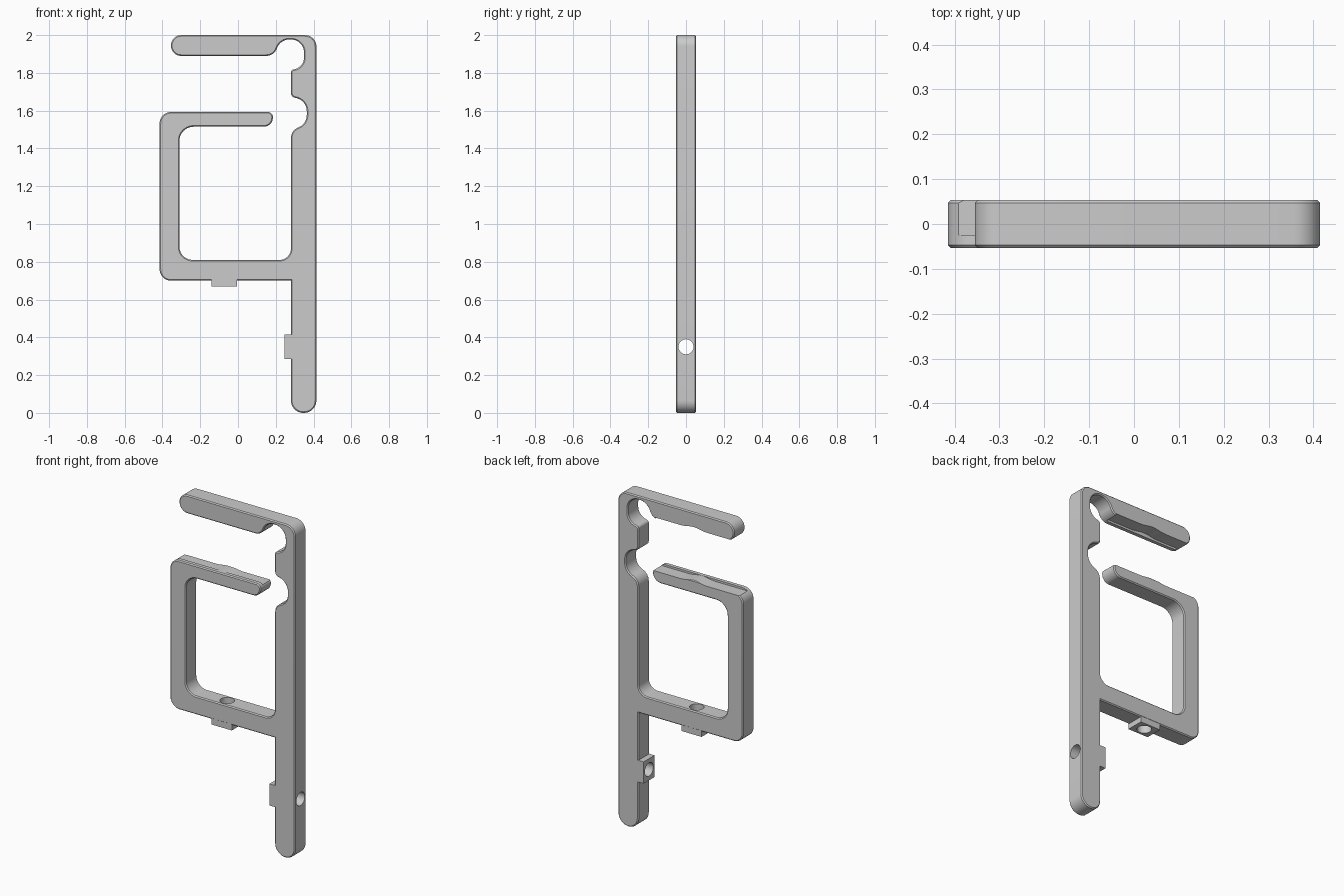
import bpy, bmesh, math
from mathutils import Vector

cube = bpy.data.objects.get("Cube")
if cube:
    bpy.data.objects.remove(cube, do_unlink=True)

HALF = 0.053      # half thickness of the plate
CHAMFER = 0.006

grey = bpy.data.materials.new("plain grey")
grey.use_nodes = True
grey.diffuse_color = (0.6, 0.6, 0.6, 1)
grey.node_tree.nodes["Principled BSDF"].inputs["Base Color"].default_value = (0.6, 0.6, 0.6, 1)


def rounded(corners, steps=10):
    """Turn (x, z, radius) corners into an outline with filleted corners."""
    out = []
    for i, (x, z, r) in enumerate(corners):
        p = Vector((x, z))
        a = (Vector(corners[i - 1][:2]) - p).normalized()
        b = (Vector(corners[(i + 1) % len(corners)][:2]) - p).normalized()
        if r == 0:
            out.append(p)
            continue
        half = a.angle(b) / 2
        centre = p + (a + b).normalized() * r / math.sin(half)
        start = p + a * r / math.tan(half) - centre
        end = p + b * r / math.tan(half) - centre
        sweep = math.atan2(start.x * end.y - start.y * end.x, start.dot(end))
        for k in range(steps + 1):
            t = sweep * k / steps
            out.append(centre + Vector((start.x * math.cos(t) - start.y * math.sin(t),
                                        start.x * math.sin(t) + start.y * math.cos(t))))
    return out


def inset(outline, amount):
    """Move a counterclockwise outline inwards by an even amount."""
    out = []
    for i, p in enumerate(outline):
        a = (p - outline[i - 1]).normalized()
        b = (outline[(i + 1) % len(outline)] - p).normalized()
        na, nb = Vector((-a.y, a.x)), Vector((-b.y, b.x))
        out.append(p + (na + nb) * amount / (1 + na.dot(nb)))
    return out


def plate(name, outline, y0, y1, chamfer=0):
    """Closed solid from an x-z outline, with optional chamfered rims."""
    layers = [(outline, y0), (outline, y1)]
    if chamfer:
        small = inset(outline, chamfer)
        layers = [(small, y0), (outline, y0 + chamfer), (outline, y1 - chamfer), (small, y1)]
    bm = bmesh.new()
    rings = [[bm.verts.new((p[0], y, p[1])) for p in points] for points, y in layers]
    bm.faces.new(rings[0])
    bm.faces.new(rings[-1][::-1])
    for low, high in zip(rings, rings[1:]):
        for i in range(len(low)):
            bm.faces.new((low[i], low[i - 1], high[i - 1], high[i]))
    bmesh.ops.recalc_face_normals(bm, faces=bm.faces)
    if bm.calc_volume(signed=True) < 0:
        bmesh.ops.reverse_faces(bm, faces=bm.faces)
    mesh = bpy.data.meshes.new(name)
    bm.to_mesh(mesh)
    bm.free()
    mesh.materials.append(grey)
    obj = bpy.data.objects.new(name, mesh)
    bpy.context.collection.objects.link(obj)
    return obj


def box(name, x0, x1, z0, z1):
    return plate(name, [(x0, z0), (x1, z0), (x1, z1), (x0, z1)], -HALF + 0.001, HALF - 0.001)


def combine(target, tool, operation):
    """Apply a boolean and remove its tool."""
    mod = target.modifiers.new("combine", 'BOOLEAN')
    mod.operation, mod.object, mod.solver = operation, tool, 'EXACT'
    bpy.context.view_layer.objects.active = target
    bpy.ops.object.modifier_apply(modifier=mod.name)
    bpy.data.objects.remove(tool, do_unlink=True)


# Body: stem, top arm, two round notches, square loop with lower arm
body = plate("tool_body", rounded([
    (0.28, 0, 0.066), (0.415, 0, 0.066), (0.415, 2, 0.06),
    (-0.355, 2, 0.054), (-0.355, 1.89, 0.054),
    (0.19, 1.89, 0.06), (0.225, 1.977, 0.07), (0.35, 1.977, 0.07), (0.35, 1.83, 0.065),
    (0.28, 1.815, 0.016), (0.28, 1.675, 0.025), (0.364, 1.65, 0.07),
    (0.364, 1.53, 0.07), (0.28, 1.495, 0.06),
    (0.28, 0.81, 0.06), (-0.31, 0.81, 0.07), (-0.31, 1.515, 0.075),
    (0.185, 1.515, 0.049), (0.185, 1.593, 0.027),
    (-0.415, 1.593, 0.06), (-0.415, 0.7, 0.06), (0.28, 0.7, 0)]),
    -HALF, HALF, CHAMFER)

# Small blocks around the screw holes
combine(body, box("lower_block", -0.14, -0.005, 0.668, 0.72), 'UNION')
combine(body, box("stem_block", 0.245, 0.3, 0.285, 0.415), 'UNION')

# Screw holes through the loop and the stem
for place, turn in (((-0.072, 0, 0.75), 0), ((0.33, 0, 0.35), math.pi / 2)):
    bpy.ops.mesh.primitive_cylinder_add(vertices=32, radius=0.04, depth=0.3,
                                        location=place, rotation=(0, turn, 0))
    combine(body, bpy.context.object, 'DIFFERENCE')


def wave(x):
    """Smooth bump in the middle of each jaw."""
    t = abs(x + 0.09) / 0.09
    return 0.5 + 0.5 * math.cos(math.pi * t) if t < 1 else 0


# Stepped, wavy jaws behind a front lip
xs = [-0.2 + 0.22 * i / 24 for i in range(25)]
for name, x0, x1, base, far in (("lower_jaw", -0.5, 0.22, 1.581, 1.65),
                                ("upper_jaw", -0.45, 0.17, 1.902, 1.85)):
    curve = [(x0, base)] + [(x, base + 0.011 * wave(x)) for x in xs] + [(x1, base)]
    combine(body, plate(name, curve + [(x1, far), (x0, far)], -0.025, 0.1), 'DIFFERENCE')

# Smooth curves with crisp rims
bpy.ops.object.select_all(action='DESELECT')
body.select_set(True)
bpy.context.view_layer.objects.active = body
bpy.ops.object.shade_smooth_by_angle(angle=math.radians(30))
